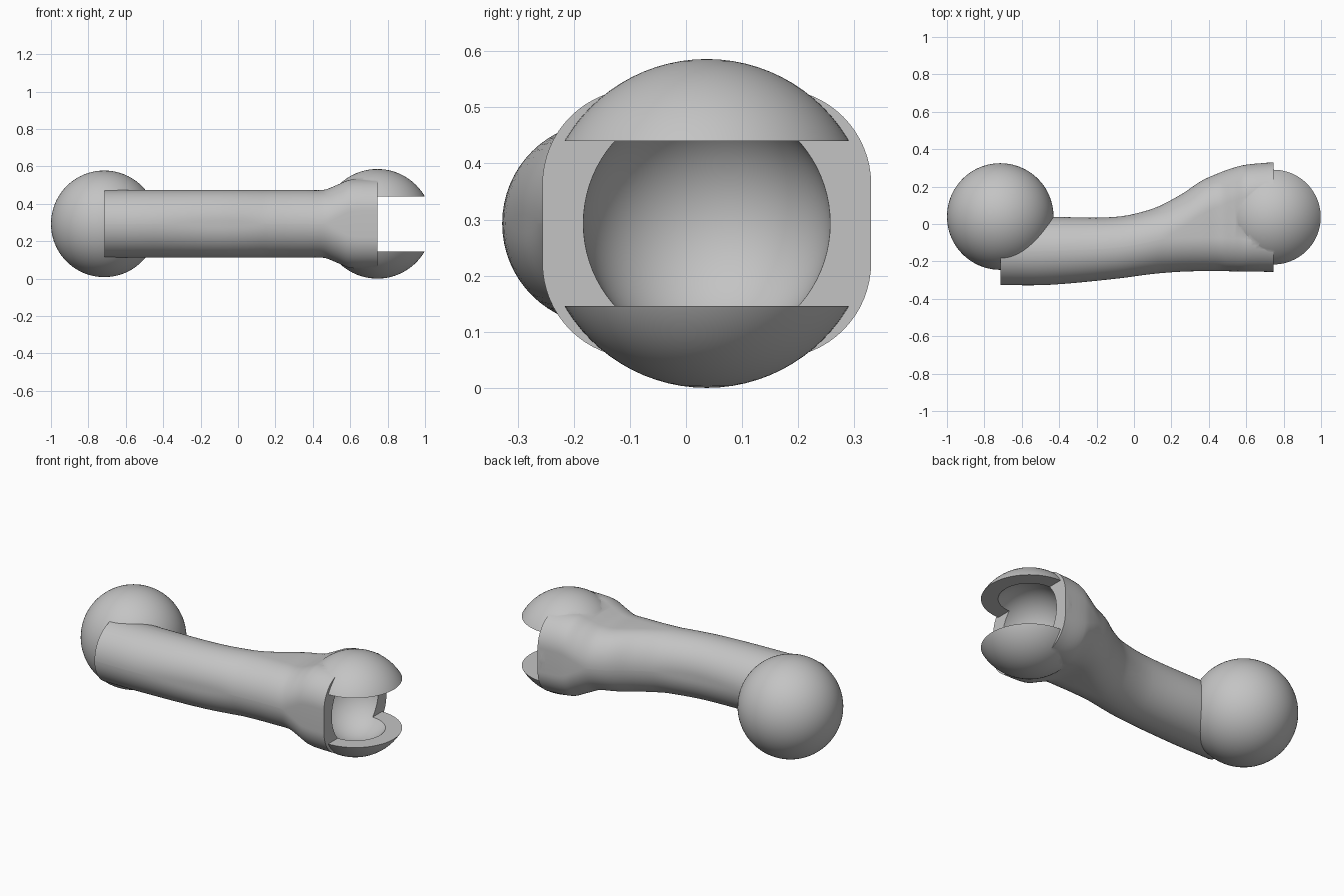
import bpy, bmesh, math
from mathutils import Vector, Matrix

cube = bpy.data.objects.get("Cube")
if cube:
    bpy.data.objects.remove(cube, do_unlink=True)

MID_Z = 0.293                              # height of the limb's axis
BALL = Vector((-0.715, 0.04, MID_Z))       # ball centre
SOCKET = Vector((0.745, 0.037, MID_Z))     # socket centre
SLOT = 0.147                               # half height of the socket slot

grey = bpy.data.materials.new("plain grey")
grey.use_nodes = True
grey.diffuse_color = (0.55, 0.55, 0.55, 1)
grey.node_tree.nodes["Principled BSDF"].inputs["Base Color"].default_value = grey.diffuse_color


def make(name, bm):
    bmesh.ops.recalc_face_normals(bm, faces=bm.faces)
    mesh = bpy.data.meshes.new(name)
    bm.to_mesh(mesh)
    bm.free()
    mesh.materials.append(grey)
    obj = bpy.data.objects.new(name, mesh)
    bpy.context.collection.objects.link(obj)
    return obj


def sphere(name, centre, radius):
    bm = bmesh.new()
    bmesh.ops.create_uvsphere(bm, u_segments=80, v_segments=40, radius=radius,
                              matrix=Matrix.Translation(centre))
    return make(name, bm)


def box(name, centre, size):
    bm = bmesh.new()
    bmesh.ops.create_cube(bm, size=1, matrix=Matrix.Translation(centre) @ Matrix.Diagonal((*size, 1)))
    return make(name, bm)


def select(obj):
    bpy.ops.object.select_all(action='DESELECT')
    obj.select_set(True)
    bpy.context.view_layer.objects.active = obj


def combine(obj, other, operation):
    mod = obj.modifiers.new(operation.lower(), 'BOOLEAN')
    mod.operation, mod.solver, mod.object = operation, 'EXACT', other
    select(obj)
    bpy.ops.object.modifier_apply(modifier=mod.name)
    bpy.data.objects.remove(other, do_unlink=True)


# Shaft stations: x, front y, back y, half height, corner radius
STATIONS = [
    (-0.715, -0.327, 0.038, 0.181, 0.181),
    (-0.45, -0.325, 0.038, 0.181, 0.181),
    (-0.1, -0.293, 0.038, 0.181, 0.181),
    (0.1, -0.267, 0.082, 0.181, 0.181),
    (0.25, -0.255, 0.157, 0.181, 0.181),
    (0.36, -0.252, 0.23, 0.181, 0.181),
    (0.46, -0.252, 0.275, 0.182, 0.18),
    (0.53, -0.253, 0.3, 0.208, 0.176),
    (0.6, -0.254, 0.317, 0.236, 0.172),
    (0.745, -0.256, 0.33, 0.24, 0.17),
]


def slope(i):
    a, b = STATIONS[max(i - 1, 0)], STATIONS[min(i + 1, len(STATIONS) - 1)]
    return [(q - p) / (b[0] - a[0]) for p, q in zip(a, b)]


def smooth_stations(steps):
    # Cubic interpolation between neighbouring stations
    for i in range(len(STATIONS) - 1):
        a, b, m, n = STATIONS[i], STATIONS[i + 1], slope(i), slope(i + 1)
        h = b[0] - a[0]
        for k in range(steps):
            t = k / steps
            s = t * t * (3 - 2 * t)
            yield [p * (1 - s) + q * s + h * (u * t * (1 - t) ** 2 - v * t * t * (1 - t))
                   for p, q, u, v in zip(a, b, m, n)]
    yield STATIONS[-1]


def section(x, front, back, half, radius, quarter=16):
    # Rounded rectangle across the shaft
    mid, wide = (front + back) / 2, (back - front) / 2
    radius = min(radius, wide - 0.001, half - 0.0005)
    for q, (sy, sz) in enumerate(((1, 1), (-1, 1), (-1, -1), (1, -1))):
        for k in range(quarter + 1):
            a = (q + k / quarter) * math.pi / 2
            yield Vector((x, mid + sy * (wide - radius) + radius * math.cos(a),
                          MID_Z + sz * (half - radius) + radius * math.sin(a)))


# Lofted shaft
bm = bmesh.new()
rings = [[bm.verts.new(p) for p in section(*s)] for s in smooth_stations(6)]
for r0, r1 in zip(rings, rings[1:]):
    for j in range(len(r0)):
        k = (j + 1) % len(r0)
        bm.faces.new((r0[j], r0[k], r1[k], r1[j]))
bm.faces.new(rings[0])
bm.faces.new(rings[-1])
shaft = make("shaft_and_socket", bm)

# Socket shell: slotted sphere joined to the shaft, then hollowed
shell = sphere("socket_shell", SOCKET, 0.293)
combine(shell, box("slot", SOCKET + Vector((0.49, 0, 0)), (1, 1, 2 * SLOT)), 'DIFFERENCE')
combine(shaft, shell, 'UNION')
combine(shaft, sphere("cavity", SOCKET, 0.22), 'DIFFERENCE')

# Ball at the other end
ball = sphere("joint_ball", BALL, 0.285)

for obj in (shaft, ball):
    select(obj)
    bpy.ops.object.shade_smooth_by_angle(angle=math.radians(30))
